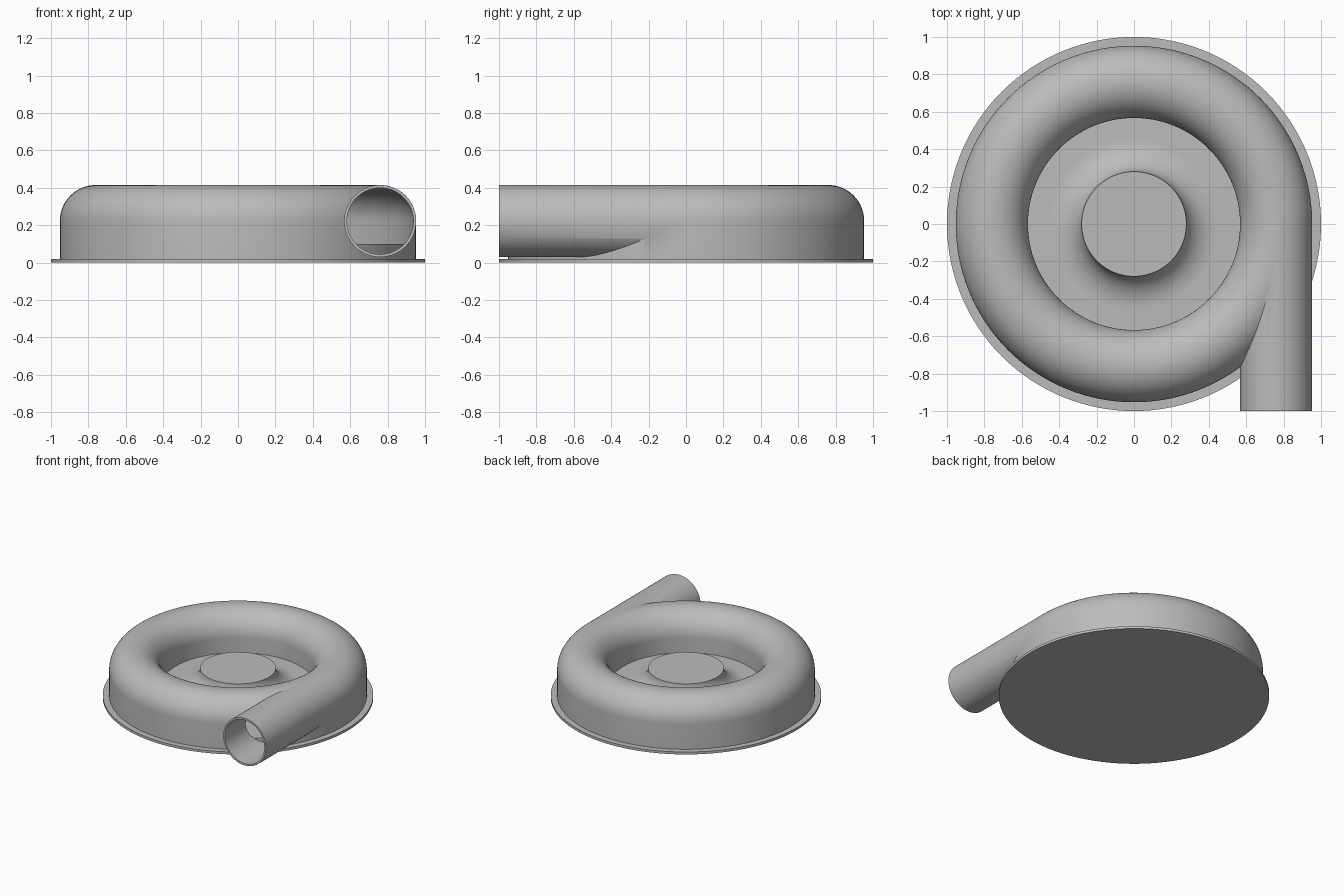
import bpy, bmesh, math

if "Cube" in bpy.data.objects:
    bpy.data.objects.remove(bpy.data.objects["Cube"], do_unlink=True)

SEGMENTS = 128
RING, TUBE, MID = 0.76, 0.193, 0.222   # volute centre radius, tube radius, centre height
BORE = 0.177

grey = bpy.data.materials.new("housing grey")
grey.use_nodes = True
colour = (0.5, 0.5, 0.5, 1)
grey.diffuse_color = colour
grey.node_tree.nodes["Principled BSDF"].inputs["Base Color"].default_value = colour


def finish(name, bm):
    bmesh.ops.remove_doubles(bm, verts=bm.verts, dist=1e-5)
    bmesh.ops.recalc_face_normals(bm, faces=bm.faces)
    mesh = bpy.data.meshes.new(name)
    bm.to_mesh(mesh)
    bm.free()
    mesh.materials.append(grey)
    obj = bpy.data.objects.new(name, mesh)
    bpy.context.collection.objects.link(obj)
    return obj


def lathe(name, profile, closed=False):
    """Spin an (r, z) profile about the vertical axis."""
    bm = bmesh.new()
    verts = [bm.verts.new((r, 0, z)) for r, z in profile]
    pairs = list(zip(verts, verts[1:]))
    if closed:
        pairs.append((verts[-1], verts[0]))
    edges = [bm.edges.new(p) for p in pairs]
    bmesh.ops.spin(bm, geom=verts + edges, cent=(0, 0, 0), axis=(0, 0, 1),
                   angle=math.tau, steps=SEGMENTS)
    return finish(name, bm)


def arch(radius, bottom):
    """Half-round section with straight walls down to the bottom height."""
    arc = [(RING + radius * math.cos(math.pi * i / 32),
            MID + radius * math.sin(math.pi * i / 32)) for i in range(33)]
    return [(RING + radius, bottom)] + arc + [(RING - radius, bottom)]


def pipe(name, radius, front, back):
    """Solid cylinder along y in line with the right-hand side of the ring."""
    bm = bmesh.new()
    bmesh.ops.create_cone(bm, cap_ends=True, segments=64, radius1=radius,
                          radius2=radius, depth=back - front)
    for v in bm.verts:
        x, y, z = v.co
        v.co = (RING + x, (front + back) / 2 + z, MID + y)
    return finish(name, bm)


def combine(obj, other, operation):
    mod = obj.modifiers.new(operation.lower(), "BOOLEAN")
    mod.operation, mod.object, mod.solver = operation, other, "EXACT"
    other.hide_render = True
    bpy.context.view_layer.objects.active = obj
    bpy.ops.object.modifier_apply(modifier=mod.name)
    bpy.data.objects.remove(other, do_unlink=True)


# Base flange
flange = lathe("base_flange", [(0, 0), (1, 0), (1, 0.02), (0, 0.02)])

# Hollow volute casing with its tangential outlet pipe
casing = lathe("volute_casing", arch(TUBE, 0.015), closed=True)
combine(casing, pipe("outlet_pipe", TUBE - 0.0005, -1, 0), "UNION")
combine(casing, lathe("volute_cutter", arch(BORE, 0.09), closed=True), "DIFFERENCE")
combine(casing, pipe("bore_cutter", BORE + 0.0005, -1.1, 0), "DIFFERENCE")

# Inner floor sweeping up to a flat hub
FLOOR, HUB_R, HUB_Z, SWEEP = 0.1, 0.28, 0.24, 0.18
sweep = [(HUB_R + SWEEP * (1 - math.cos(a)), HUB_Z - (HUB_Z - FLOOR) * math.sin(a))
         for a in [math.pi / 2 * i / 16 for i in range(17)]]
hub = lathe("hub_floor", [(0, HUB_Z)] + sweep + [(0.94, FLOOR), (0.94, 0.015), (0, 0.015)])

# Smooth shading with crisp edges
for obj in (flange, casing, hub):
    bpy.ops.object.select_all(action="DESELECT")
    obj.select_set(True)
    bpy.context.view_layer.objects.active = obj
    bpy.ops.object.shade_smooth_by_angle(angle=math.radians(30))
